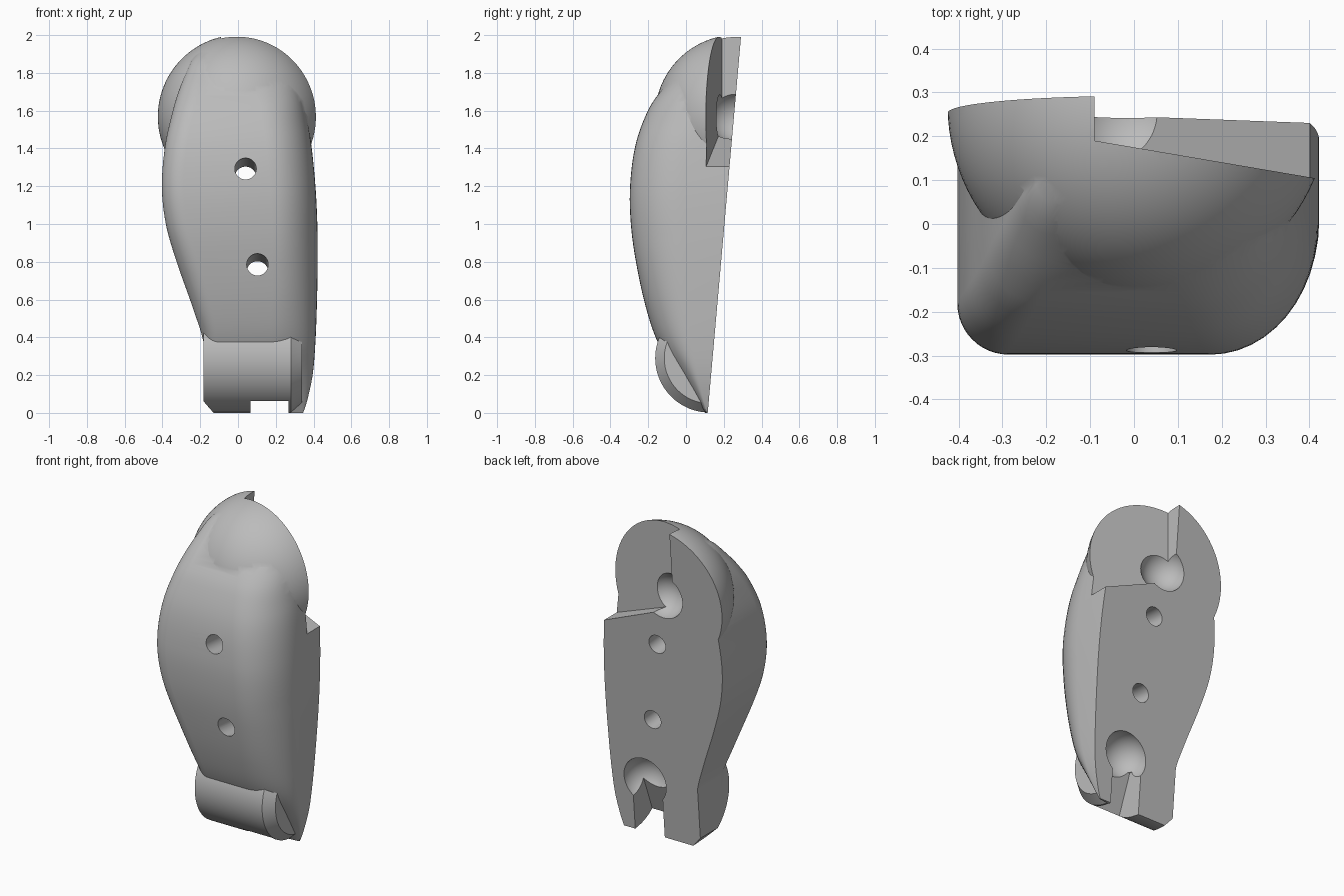
import bpy, bmesh, math
from mathutils import Vector, Matrix

if "Cube" in bpy.data.objects:
    bpy.data.objects.remove(bpy.data.objects["Cube"])

grey = bpy.data.materials.new("plain grey")
grey.use_nodes = True
COLOUR = (0.5, 0.5, 0.5, 1)
grey.diffuse_color = COLOUR
grey.node_tree.nodes["Principled BSDF"].inputs["Base Color"].default_value = COLOUR

SLOPE = 0.0885           # lean of the flat back
def back_y(z):
    return 0.115 + SLOPE * z


def finish(bm, name):
    bmesh.ops.recalc_face_normals(bm, faces=bm.faces)
    me = bpy.data.meshes.new(name)
    bm.to_mesh(me)
    bm.free()
    me.materials.append(grey)
    ob = bpy.data.objects.new(name, me)
    bpy.context.collection.objects.link(ob)
    return ob


def loft(rings, name):
    bm = bmesh.new()
    rows = [[bm.verts.new(p) for p in ring] for ring in rings]
    n = len(rows[0])
    for a, b in zip(rows, rows[1:]):
        for i in range(n):
            j = (i + 1) % n
            bm.faces.new((a[i], a[j], b[j], b[i]))
    bm.faces.new(rows[0])
    bm.faces.new(rows[-1])
    return finish(bm, name)


def ball(name, centre, r, seg=64):
    bm = bmesh.new()
    bmesh.ops.create_uvsphere(bm, u_segments=seg, v_segments=seg // 2, radius=r,
                              matrix=Matrix.Translation(centre))
    return finish(bm, name)


def rod(name, centre, axis, r, length, seg=48):
    turn = Vector(axis).to_track_quat('Z', 'Y').to_matrix().to_4x4()
    bm = bmesh.new()
    bmesh.ops.create_cone(bm, cap_ends=True, segments=seg, radius1=r, radius2=r,
                          depth=length, matrix=Matrix.Translation(centre) @ turn)
    return finish(bm, name)


def combine(target, tool, operation):
    mod = target.modifiers.new(operation, 'BOOLEAN')
    mod.operation, mod.solver, mod.object = operation, 'EXACT', tool
    mod.use_self = True
    bpy.context.view_layer.objects.active = target
    bpy.ops.object.modifier_apply(modifier=mod.name)
    bpy.data.objects.remove(tool)


def smooth_value(keys, col, z):
    """Catmull-Rom through the key rows."""
    i = max(k for k in range(len(keys) - 1) if keys[k][0] <= z)
    a, b = keys[i], keys[i + 1]
    p, q = keys[max(i - 1, 0)], keys[min(i + 2, len(keys) - 1)]
    h = b[0] - a[0]
    t = (z - a[0]) / h
    ma = (b[col] - p[col]) / (b[0] - p[0]) * h
    mb = (q[col] - a[col]) / (q[0] - a[0]) * h
    return ((2*t**3 - 3*t**2 + 1) * a[col] + (t**3 - 2*t**2 + t) * ma
            + (3*t**2 - 2*t**3) * b[col] + (t**3 - t**2) * mb)


# Body: height, right edge, left edge, front
KEYS = [(0, -.18, .345, .10), (.06, -.18, .365, .055), (.2, -.18, .395, -.04),
        (.36, -.18, .409, -.143), (.55, -.237, .417, -.21), (.8, -.325, .422, -.265),
        (1.0, -.382, .42, -.292), (1.2, -.403, .41, -.296), (1.42, -.385, .388, -.267),
        (1.6, -.345, .36, -.202), (1.7, -.315, .34, -.137), (1.8, -.275, .31, -.05),
        (1.88, -.235, .24, .03), (1.95, -.15, .15, .14)]


def body_ring(z):
    xl, xr, yf = (smooth_value(KEYS, c, z) for c in (1, 2, 3))
    depth = back_y(z) - yf
    left = min(.115, .27 * depth)
    pts = [(xl, 0.6, z)]
    for cx, rx, ry, start in ((xl + left, left, left, 180),
                              (xr - .24, .24, min(.29, .6 * depth), 270)):
        for k in range(13):
            a = math.radians(start + 7.5 * k)
            pts.append((cx + rx * math.cos(a), yf + ry + ry * math.sin(a), z))
    return pts + [(xr, 0.6, z)]


STEPS = 64
body = loft([body_ring(1.95 * i / STEPS) for i in range(STEPS + 1)], "body")

# Rounded head
combine(body, ball("head", (.01, .27, 1.567), .435, 96), 'UNION')

# Foot band with a tapered end
def band_ring(x, r):
    turns = [math.tau * (k + .25) / 96 for k in range(96)]
    return [(x, .125 + r * math.cos(a), .29 + r * math.sin(a)) for a in turns]

combine(body, loft([band_ring(-.183, .288), band_ring(.28, .288), band_ring(.338, .24)],
                   "foot_band"), 'UNION')

# Flat leaning back
combine(body, loft([[(x, back_y(-1), -1), (x, 2, -1), (x, 2, 3), (x, back_y(3), 3)]
                    for x in (-2, 2)], "back_cut"), 'DIFFERENCE')

# Channel from the lower pocket to the bottom
combine(body, loft([[(x, -.27, -.5), (x, .6, -.5), (x, .6, .3), (x, .04, .3)]
                    for x in (.065, .268)], "channel_cut"), 'DIFFERENCE')

# Stepped recess behind the head, with a sloping floor
def recess_ring(x, y):
    floor = 1.30 + .42 * (.41 - x)
    return [(x, y, floor), (x, 1, floor), (x, 1, 3), (x, y, 3)]

combine(body, loft([recess_ring(-.09, .19), recess_ring(.91, .02)], "recess_cut"), 'DIFFERENCE')

# Ball pockets
combine(body, ball("upper_pocket", (-.015, .255, 1.57), .138), 'DIFFERENCE')
combine(body, ball("lower_pocket", (.18, .14, .33), .145), 'DIFFERENCE')

# Bolt holes square to the back
for x, z in ((.04, 1.267), (.103, .762)):
    combine(body, rod("bolt_hole", (x, 0, z), (0, 1, -SLOPE), .057, 2), 'DIFFERENCE')

# Bevelled bottom corner
combine(body, loft([[(-.125, y, -.005), (-.19, y, .07), (-.6, y, .07), (-.6, y, -.2),
                     (-.125, y, -.2)] for y in (-1, 1)], "corner_cut"), 'DIFFERENCE')

body.select_set(True)
bpy.context.view_layer.objects.active = body
bpy.ops.object.shade_smooth_by_angle(angle=math.radians(28))
